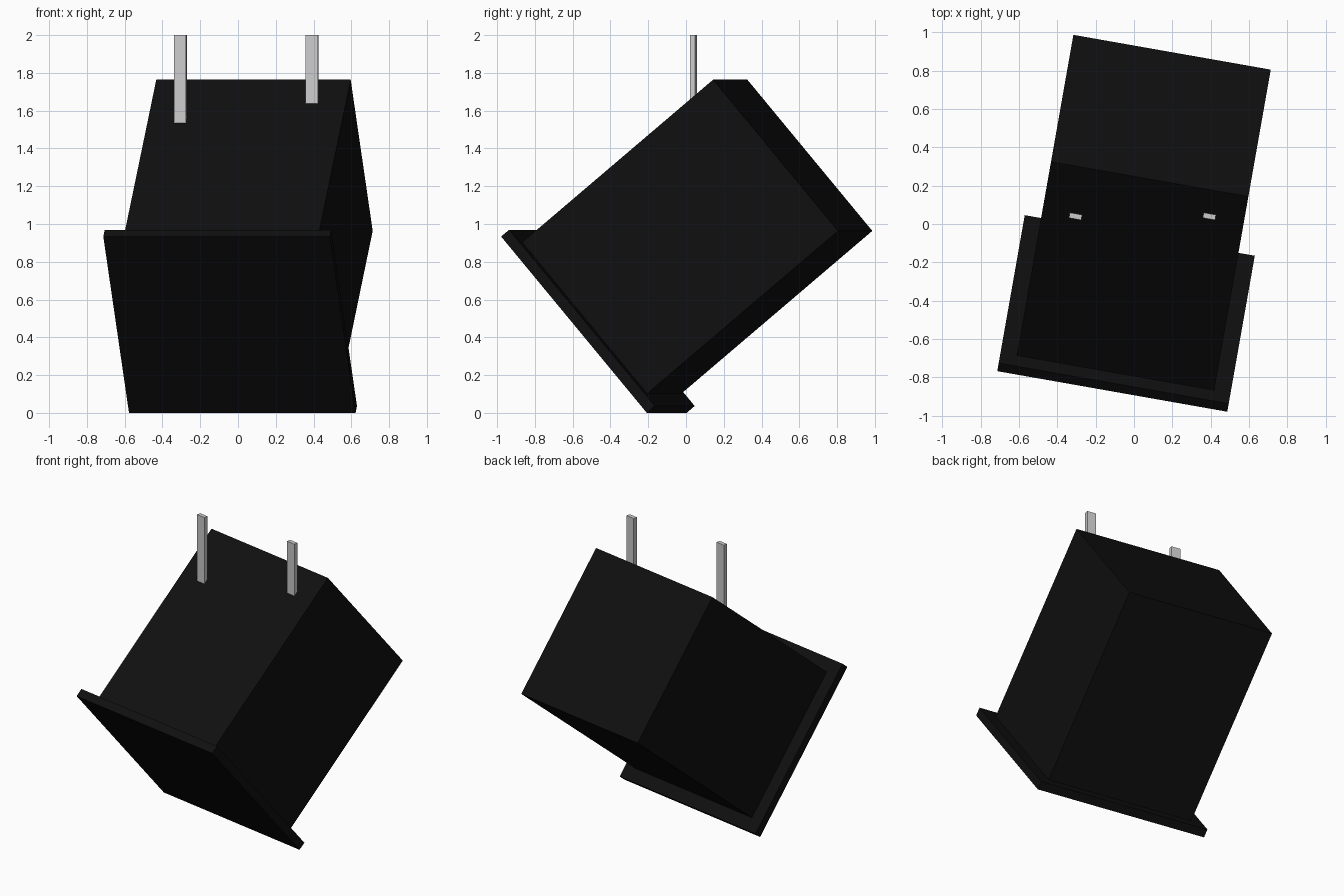
import bpy
from math import radians
from mathutils import Matrix, Vector

if "Cube" in bpy.data.objects:
    bpy.data.objects.remove(bpy.data.objects["Cube"])

YAW = Matrix.Rotation(radians(-10), 4, 'Z')
TILT = Matrix.Rotation(radians(40), 4, 'X')

black = bpy.data.materials.new("black")
black.diffuse_color = (0.005, 0.005, 0.005, 1)
black.use_nodes = True
black.node_tree.nodes["Principled BSDF"].inputs["Base Color"].default_value = black.diffuse_color


def box(name, matrix, centre, size, mat=None):
    """Flat box given in the local frame of matrix."""
    bpy.ops.mesh.primitive_cube_add(size=1)
    ob = bpy.context.object
    ob.name = name
    ob.data.transform(matrix @ Matrix.Translation(Vector(centre)) @ Matrix.Diagonal((*size, 1)))
    if mat:
        ob.data.materials.append(mat)
    return ob


# Tilted housing: local origin at the centre of the front face, +y runs backwards
frame = YAW @ Matrix.Translation((0.04, -0.488, 0.467)) @ TILT
box("front_flange", frame, (0, 0.028, 0), (1.218, 0.056, 1.218), black)
box("housing", frame, (0, 0.725, 0), (1.045, 1.34, 1.045), black)

# Upright mounting posts that sink into the sloping top
for side, x in (("left", -0.305), ("right", 0.393)):
    place = Matrix.Translation((x, 0.04, 0)) @ YAW
    box(side + "_post", place, (0, 0, 1.74), (0.065, 0.028, 0.52))
